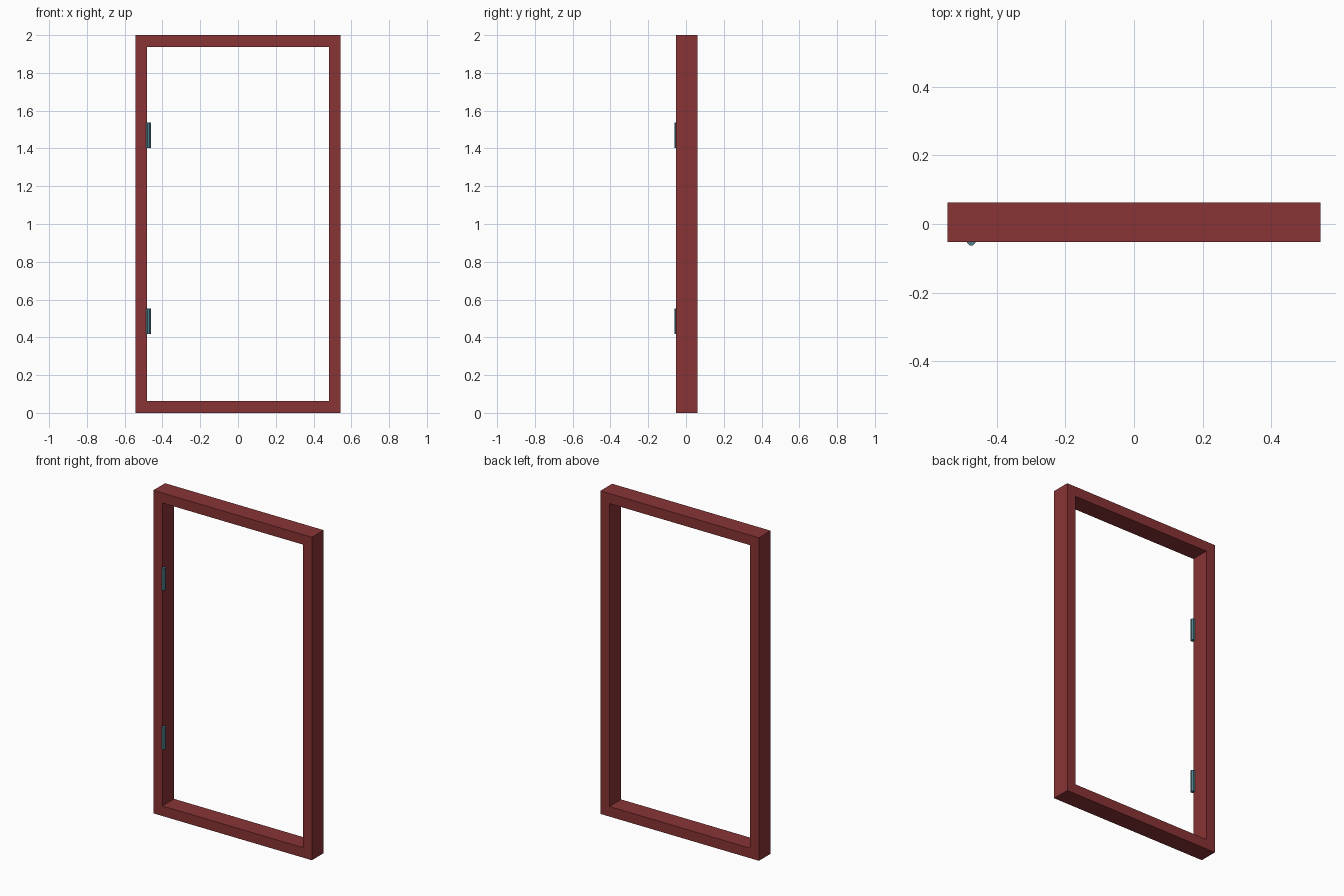
import bpy, bmesh, math
from mathutils import Matrix

if "Cube" in bpy.data.objects:
    bpy.data.objects.remove(bpy.data.objects["Cube"])


def material(name, rgb):
    m = bpy.data.materials.new(name)
    m.diffuse_color = (*rgb, 1.0)
    m.use_nodes = True
    m.node_tree.nodes["Principled BSDF"].inputs["Base Color"].default_value = m.diffuse_color
    return m


def make_object(name, bm, mat):
    bmesh.ops.recalc_face_normals(bm, faces=bm.faces[:])
    mesh = bpy.data.meshes.new(name)
    bm.to_mesh(mesh)
    bm.free()
    mesh.materials.append(mat)
    obj = bpy.data.objects.new(name, mesh)
    bpy.context.collection.objects.link(obj)
    return obj


red = material("dark red paint", (0.25, 0.034, 0.036))
teal = material("blue grey metal", (0.08, 0.21, 0.26))

# Door frame: one rectangular ring, extruded through its depth
W, H, T = 0.543, 2.0, 0.062
Y0, Y1 = -0.053, 0.062
bm = bmesh.new()
outer = [(-W, 0), (W, 0), (W, H), (-W, H)]
inner = [(-W + T, T), (W - T, T), (W - T, H - T), (-W + T, H - T)]
rings = [[bm.verts.new((x, y, z)) for x, z in loop]
         for loop, y in ((outer, Y0), (inner, Y0), (inner, Y1), (outer, Y1))]
for a, b in zip(rings, rings[1:] + rings[:1]):
    for i in range(4):
        j = (i + 1) % 4
        bm.faces.new((a[i], a[j], b[j], b[i]))
make_object("door_frame", bm, red)

# Hinge barrels at the front inner edge of the left post
for name, z in (("lower_hinge", 0.485), ("upper_hinge", 1.47)):
    bm = bmesh.new()
    bmesh.ops.create_cone(
        bm, cap_ends=True, segments=8, radius1=0.0135, radius2=0.0135, depth=0.136,
        matrix=Matrix.Translation((-0.474, -0.0495, z)) @ Matrix.Rotation(math.pi / 8, 4, 'Z'))
    make_object(name, bm, teal)
